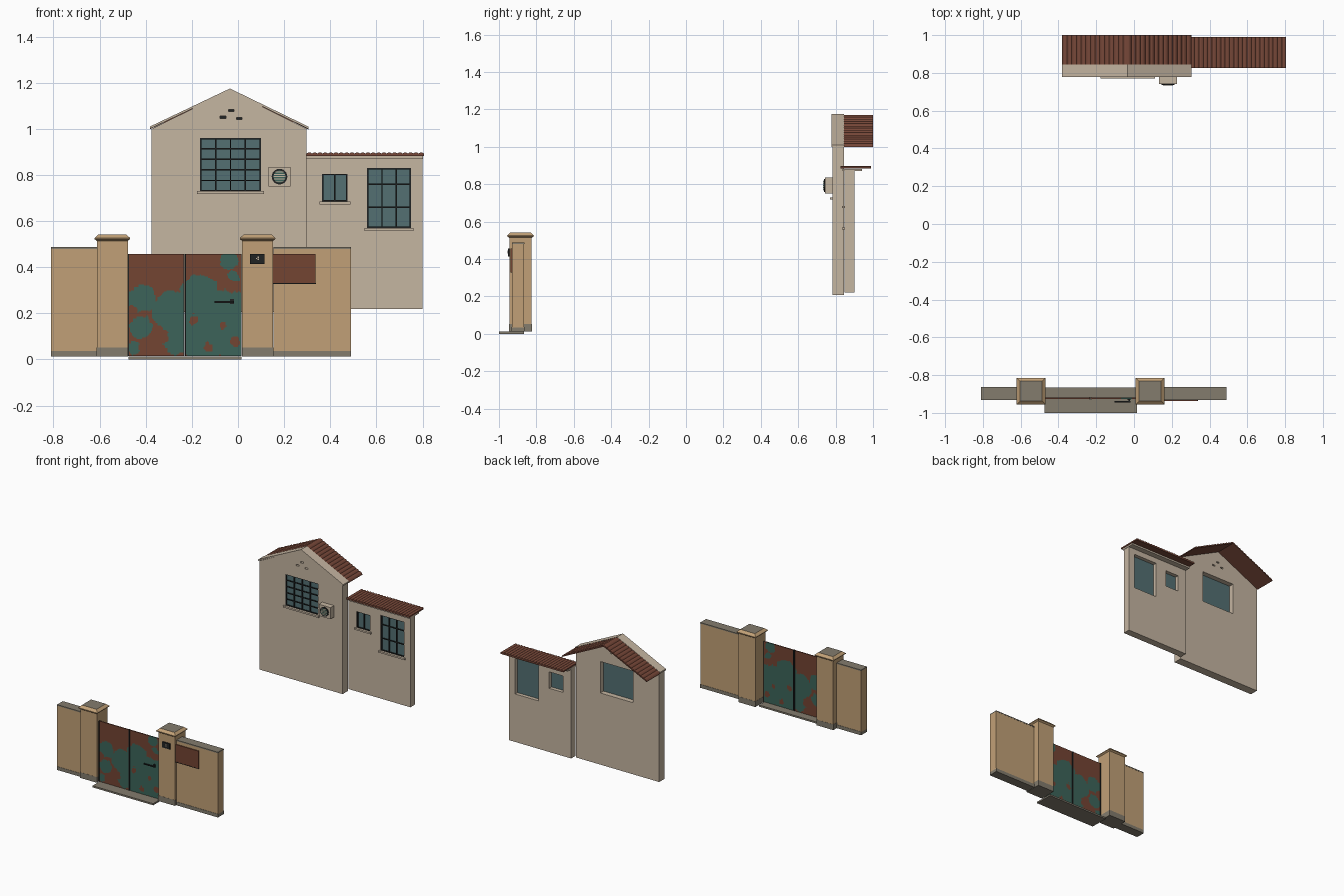
import bpy, bmesh, math
from mathutils import Vector, noise

cube = bpy.data.objects.get("Cube")
if cube:
    bpy.data.objects.remove(cube, do_unlink=True)


def material(name, rgb):
    m = bpy.data.materials.new(name)
    m.use_nodes = True
    colour = [(c / 255) ** 2.2 for c in rgb] + [1]
    m.diffuse_color = colour
    m.node_tree.nodes["Principled BSDF"].inputs["Base Color"].default_value = colour
    return m


PLASTER = material("pale plaster", (196, 180, 160))
TAN = material("tan render", (192, 159, 118))
STONE = material("grey stone", (130, 123, 109))
TILE = material("terracotta tile", (118, 73, 59))
RUST = material("rust", (115, 70, 54))
TEAL = material("teal paint", (62, 100, 90))
GLASS = material("blue grey glass", (84, 111, 114))
BLACK = material("dark iron", (38, 40, 40))


def finish(name, bm, *mats):
    bmesh.ops.recalc_face_normals(bm, faces=bm.faces)
    me = bpy.data.meshes.new(name)
    bm.to_mesh(me)
    bm.free()
    for m in mats:
        me.materials.append(m)
    ob = bpy.data.objects.new(name, me)
    bpy.context.collection.objects.link(ob)
    return ob


def prism(name, profile, y0, y1, mat):
    """Extrude an x-z outline along y."""
    bm = bmesh.new()
    face = bm.faces.new([bm.verts.new((x, y0, z)) for x, z in profile])
    out = bmesh.ops.extrude_face_region(bm, geom=[face])["geom"]
    bmesh.ops.translate(bm, vec=(0, y1 - y0, 0),
                        verts=[v for v in out if isinstance(v, bmesh.types.BMVert)])
    return finish(name, bm, mat)


def box(name, x0, x1, y0, y1, z0, z1, mat):
    return prism(name, [(x0, z0), (x1, z0), (x1, z1), (x0, z1)], y0, y1, mat)


def disc(name, x, z, r, y0, y1, mat, sides=24):
    ring = [math.tau * i / sides for i in range(sides)]
    return prism(name, [(x + r * math.cos(a), z + r * math.sin(a)) for a in ring], y0, y1, mat)


def cut(wall, holes):
    """Cut x-z rectangles right through a wall."""
    for x0, x1, z0, z1 in holes:
        cutter = box("cutter", x0, x1, 0.5, 1.2, z0, z1, BLACK)
        cutter.hide_render = True
        mod = wall.modifiers.new("hole", "BOOLEAN")
        mod.operation, mod.solver, mod.object = "DIFFERENCE", "EXACT", cutter
        bpy.context.view_layer.update()
        graph = bpy.context.evaluated_depsgraph_get()
        mesh = bpy.data.meshes.new_from_object(wall.evaluated_get(graph))
        wall.modifiers.clear()
        wall.data = mesh
        bpy.data.objects.remove(cutter, do_unlink=True)


def window(name, hole, y, columns, bar_heights):
    """Glass set in a hole, iron bars before it and a sill below."""
    x0, x1, z0, z1 = hole
    t = 0.003
    box(name + "_glass", x0, x1, y + 0.02, y + 0.026, z0, z1, GLASS)
    for i in range(columns + 1):
        x = x0 + t + (x1 - x0 - 2 * t) * i / columns
        box(name + "_upright", x - t, x + t, y + 0.004, y + 0.012, z0, z1, BLACK)
    for z in [z0 + t, *bar_heights, z1 - t]:
        box(name + "_crossbar", x0, x1, y + 0.005, y + 0.011, z - t, z + t, BLACK)
    box(name + "_sill", x0 - 0.012, x1 + 0.012, y - 0.012, y + 0.02, z0 - 0.012, z0, PLASTER)


def ribbed(name, path, ribs, thick, y0, y1, amp=0.005):
    """Tile sheet: half-round ribs along an x-z path, running in y."""
    top = []
    for (ax, az), (bx, bz) in zip(path, path[1:]):
        a, b = Vector((ax, az)), Vector((bx, bz))
        normal = Vector((az - bz, bx - ax)).normalized()
        for i in range(ribs * 4 + 1):
            t = i / (ribs * 4)
            p = a.lerp(b, t) + normal * amp * (abs(math.sin(math.pi * ribs * t)) - 1)
            top.append((p.x, p.y))
    under = [(x, z - thick) for x, z in reversed(path)]
    return prism(name, top + under, y0, y1, TILE)


# Gabled house front
APEX, MID, LEFT, RIGHT = 1.175, -0.035, -0.375, 0.298
gable_hole = (-0.165, 0.10, 0.73, 0.96)
vents = [(x - 0.012, x + 0.012, z - 0.005, z + 0.005)
         for x, z in ((-0.03, 1.08), (-0.065, 1.05), (0.005, 1.045))]
house = prism("house_wall", [(LEFT, 0.207), (RIGHT, 0.207), (RIGHT, 1.0),
                             (MID, APEX - 0.008), (LEFT, 1.0)], 0.782, 0.845, PLASTER)
cut(house, [gable_hole] + vents)
for v in vents:
    box("vent_backing", v[0], v[1], 0.80, 0.803, v[2], v[3], BLACK)
window("gable_window", gable_hole, 0.782, 4, [0.73 + 0.046 * i for i in range(1, 5)])

# Gable verge and roof
eaves = [(-0.382, 1.01), (MID, APEX), (0.305, 1.01)]
prism("gable_verge", eaves + [(x, z - 0.01) for x, z in reversed(eaves)], 0.778, 0.845, PLASTER)
ribbed("gable_roof", eaves, 14, 0.012, 0.843, 1.0)

# Side wing
small_hole = (0.365, 0.475, 0.685, 0.805)
large_hole = (0.56, 0.75, 0.57, 0.83)
wing = box("wing_wall", 0.298, 0.80, 0.847, 0.90, 0.22, 0.872, PLASTER)
cut(wing, [small_hole, large_hole])
window("small_window", small_hole, 0.847, 2, [])
window("large_window", large_hole, 0.847, 3, [0.66, 0.76])
box("wing_cornice", 0.298, 0.803, 0.837, 0.94, 0.870, 0.882, PLASTER)
ribbed("wing_roof", [(0.298, 0.898), (0.806, 0.898)], 22, 0.015, 0.825, 0.99)

# Air conditioner
box("cooler_case", 0.133, 0.228, 0.742, 0.782, 0.75, 0.835, PLASTER)
disc("cooler_rim", 0.18, 0.793, 0.034, 0.737, 0.743, BLACK)
disc("cooler_fan", 0.18, 0.793, 0.026, 0.735, 0.738, TEAL)
for i in range(-2, 3):
    half = math.sqrt(0.026 ** 2 - (i * 0.01) ** 2)
    box("cooler_slat", 0.18 - half, 0.18 + half, 0.733, 0.736,
        0.791 + i * 0.01, 0.795 + i * 0.01, PLASTER)

# Fence walls
for side, x0, x1 in (("right", -0.81, -0.61), ("left", 0.155, 0.49)):
    box(side + "_fence_wall", x0, x1, -0.93, -0.865, 0.035, 0.48, TAN)
    box(side + "_fence_base", x0, x1, -0.932, -0.863, 0.012, 0.037, STONE)
    box(side + "_fence_coping", x0, x1, -0.931, -0.864, 0.48, 0.488, STONE)

# Gate pillars with bevelled caps
for side, x in (("right", -0.545), ("left", 0.085)):
    y = -0.885
    box(side + "_pillar", x - 0.067, x + 0.067, y - 0.06, y + 0.06, 0.05, 0.52, TAN)
    box(side + "_pillar_base", x - 0.068, x + 0.068, y - 0.061, y + 0.061, 0.012, 0.053, STONE)
    bm = bmesh.new()
    rings = []
    for inset, z in ((0.012, 0.513), (0, 0.522), (0, 0.527), (0.018, 0.543)):
        hx, hy = 0.077 - inset, 0.071 - inset
        rings.append([bm.verts.new((x + sx * hx, y + sy * hy, z))
                      for sx, sy in ((-1, -1), (1, -1), (1, 1), (-1, 1))])
    for low, high in zip(rings, rings[1:]):
        for i in range(4):
            j = (i + 1) % 4
            bm.faces.new((low[i], low[j], high[j], high[i]))
    bm.faces.new(rings[0][::-1])
    bm.faces.new(rings[-1]).material_index = 1
    finish(side + "_pillar_cap", bm, TAN, STONE)

# Doorstep
box("doorstep", -0.475, 0.015, -1.0, -0.865, 0, 0.012, STONE)

# Gate leaves: paint patches (x, z, radius) flaking off to rust
paint = [(-0.42, 0.265, 0.06), (-0.28, 0.21, 0.09), (-0.42, 0.14, 0.05), (-0.27, 0.08, 0.06),
         (-0.45, 0.05, 0.03), (-0.17, 0.28, 0.085), (-0.05, 0.2, 0.11), (-0.15, 0.1, 0.11),
         (-0.04, 0.08, 0.08), (-0.04, 0.43, 0.04), (-0.02, 0.36, 0.025)]
flakes = [(-0.33, 0.1, 0.03), (-0.4, 0.05, 0.03), (-0.47, 0.2, 0.03), (-0.19, 0.17, 0.018),
          (-0.07, 0.15, 0.015), (-0.01, 0.08, 0.022), (-0.13, 0.05, 0.018), (-0.03, 0.31, 0.02)]


def is_painted(x, z):
    wobble = 0.014 * noise.noise((x * 28, z * 28, 1)) + 0.008 * noise.noise((x * 70, z * 70, 5))

    def inside(spots):
        return any(math.hypot(x - a, z - b) + wobble < r for a, b, r in spots)
    return inside(paint) and not inside(flakes)


for side, x0, x1 in (("right", -0.474, -0.234), ("left", -0.227, 0.014)):
    bm = bmesh.new()
    bmesh.ops.create_grid(bm, x_segments=50, y_segments=90, size=0.5)
    for v in bm.verts:
        v.co = (x0 + (v.co.x + 0.5) * (x1 - x0), -0.922, 0.016 + (v.co.y + 0.5) * 0.441)
    for f in bm.faces:
        c = f.calc_center_median()
        f.material_index = int(is_painted(c.x, c.z))
    leaf = finish(side + "_gate_leaf", bm, RUST, TEAL)
    solid = leaf.modifiers.new("thickness", "SOLIDIFY")
    solid.thickness, solid.offset = 0.008, 0
    for x in (x0, x1):
        box(side + "_gate_edge", x - 0.002, x + 0.002, -0.928, -0.916, 0.016, 0.457, BLACK)

# Gate handle
box("handle_plate", -0.035, -0.018, -0.931, -0.925, 0.24, 0.262, BLACK)
box("handle_bar", -0.102, -0.018, -0.944, -0.936, 0.246, 0.253, BLACK)
box("handle_stem", -0.03, -0.022, -0.938, -0.926, 0.246, 0.253, BLACK)

# Wall plaque and intercom
box("wall_plaque", 0.152, 0.337, -0.937, -0.929, 0.33, 0.457, RUST)
box("plaque_ledge", 0.152, 0.338, -0.938, -0.929, 0.327, 0.331, BLACK)
box("intercom", 0.052, 0.115, -0.952, -0.944, 0.415, 0.457, BLACK)
for x, z in ((0.08, 0.438), (0.087, 0.444), (0.087, 0.434)):
    box("intercom_button", x - 0.003, x + 0.003, -0.954, -0.951, z - 0.003, z + 0.003, PLASTER)
